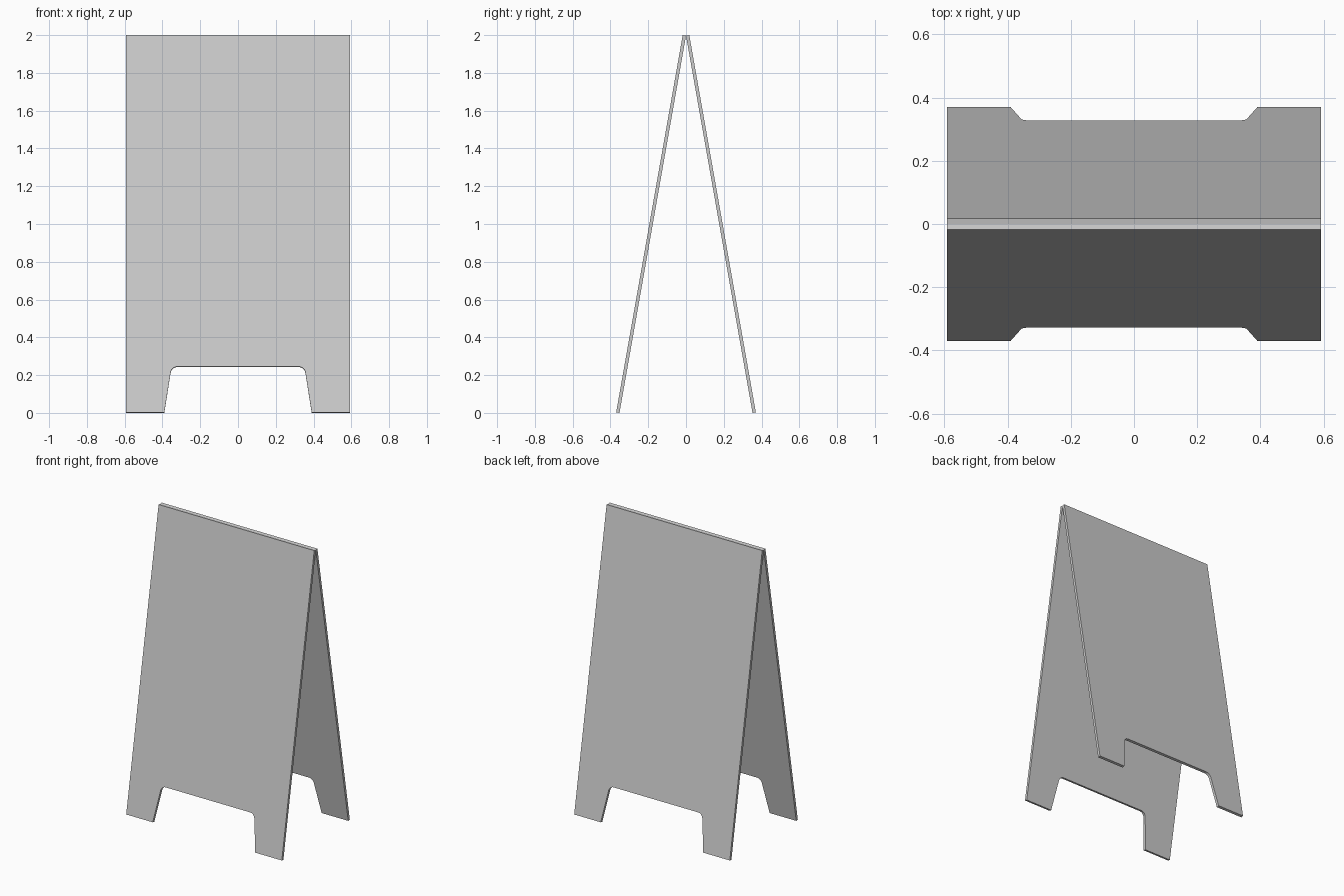
import bpy, bmesh, math
from mathutils import Vector

if "Cube" in bpy.data.objects:
    bpy.data.objects.remove(bpy.data.objects["Cube"])

TILT = math.radians(10)      # lean of each board
T = 0.0178                   # board thickness
W = 0.592                    # half width
L = (2 - T * math.sin(TILT)) / math.cos(TILT)


def board_profile():
    """Board outline (x, height along board) with a round-cornered foot notch."""
    foot, corner, h, r = 0.39, 0.352, 0.246, 0.036
    slant = math.atan2(foot - corner, h)
    t = r / math.tan((math.pi / 2 + slant) / 2)
    cx, cz = corner - t, h - r
    right = [(W, L), (W, 0), (foot, 0)]
    for i in range(9):
        a = slant + (math.pi / 2 - slant) * i / 8
        right.append((cx + r * math.cos(a), cz + r * math.sin(a)))
    return right + [(-x, z) for x, z in reversed(right)]


def make_board(name, side):
    """side -1 is the front board, +1 the back board; they meet along the top."""
    down = Vector((0, side * math.sin(TILT), -math.cos(TILT)))
    out = Vector((0, side * math.cos(TILT), math.sin(TILT)))
    top_inner = Vector((0, 0, 2 - T * math.sin(TILT)))
    bm = bmesh.new()
    verts = [bm.verts.new(top_inner + Vector((x, 0, 0)) + down * (L - z))
             for x, z in board_profile()]
    face = bm.faces.new(verts)
    new = bmesh.ops.extrude_face_region(bm, geom=[face])["geom"]
    bmesh.ops.translate(bm, vec=out * T,
                        verts=[v for v in new if isinstance(v, bmesh.types.BMVert)])
    # keep the inner face so that the board is a closed solid
    if not face.is_valid or len(bm.faces) < len(verts) + 2:
        bm.faces.new(verts)
    bmesh.ops.recalc_face_normals(bm, faces=bm.faces)
    mesh = bpy.data.meshes.new(name)
    bm.to_mesh(mesh)
    bm.free()
    obj = bpy.data.objects.new(name, mesh)
    bpy.context.collection.objects.link(obj)
    return obj


# Two leaning boards of the A-frame sign
make_board("front_board", -1)
make_board("back_board", 1)
